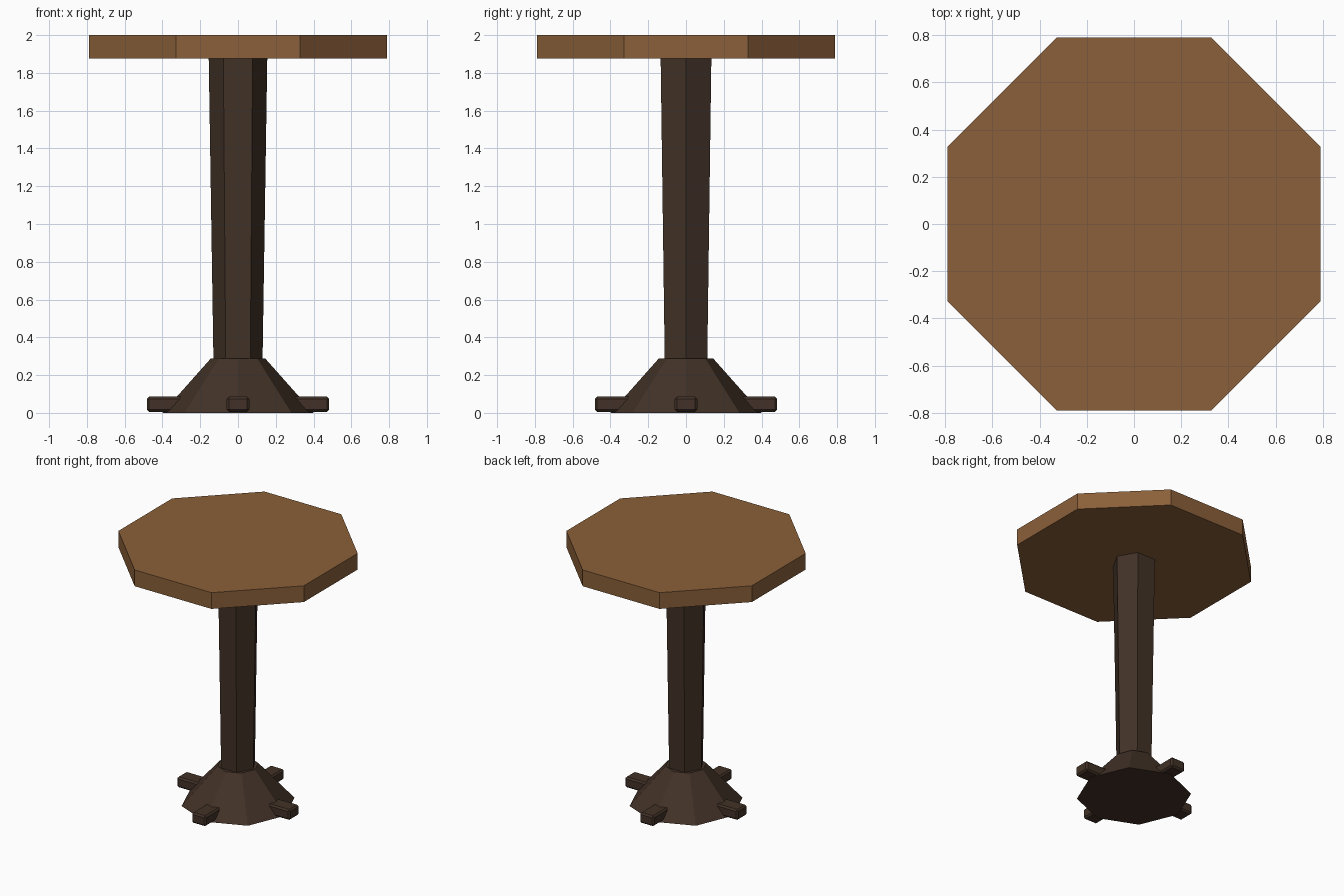
import bpy, bmesh, math
from mathutils import Matrix

if "Cube" in bpy.data.objects:
    bpy.data.objects.remove(bpy.data.objects["Cube"])


def material(name, rgb):
    m = bpy.data.materials.new(name)
    m.diffuse_color = (*rgb, 1.0)
    m.use_nodes = True
    m.node_tree.nodes["Principled BSDF"].inputs["Base Color"].default_value = m.diffuse_color
    return m


light_wood = material("light_wood", (0.258, 0.117, 0.042))
dark_wood = material("dark_wood", (0.054, 0.031, 0.020))


def finish(bm, name, mat):
    bmesh.ops.recalc_face_normals(bm, faces=bm.faces)
    me = bpy.data.meshes.new(name)
    bm.to_mesh(me)
    bm.free()
    me.materials.append(mat)
    ob = bpy.data.objects.new(name, me)
    bpy.context.collection.objects.link(ob)
    return ob


def prism(name, sides, r_bottom, r_top, z0, z1, turn, mat):
    """Tapered prism; turn is the angle of the first corner in degrees."""
    bm = bmesh.new()
    rings = []
    for r, z in ((r_bottom, z0), (r_top, z1)):
        angles = [math.radians(turn) + math.tau * i / sides for i in range(sides)]
        rings.append([bm.verts.new((r * math.cos(a), r * math.sin(a), z)) for a in angles])
    low, high = rings
    bm.faces.new(low[::-1])
    bm.faces.new(high)
    for i in range(sides):
        j = (i + 1) % sides
        bm.faces.new((low[i], low[j], high[j], high[i]))
    return finish(bm, name, mat)


# Octagonal top with flat sides facing the axes
prism("table_top", 8, 0.855, 0.855, 1.875, 2.0, 22.5, light_wood)

# Hexagonal column, widening upward
prism("column", 6, 0.13, 0.155, 0.28, 1.876, 0, dark_wood)

# Flared octagonal base with corners on the axes
prism("base", 8, 0.40, 0.145, 0.0, 0.287, 0, dark_wood)

# Four bevelled feet poking out of the base corners
for i in range(4):
    bm = bmesh.new()
    bmesh.ops.create_cube(bm, size=1.0)
    bmesh.ops.scale(bm, vec=(0.20, 0.12, 0.08), verts=bm.verts)
    bmesh.ops.bevel(bm, geom=bm.edges[:], offset=0.012, segments=1, affect='EDGES')
    bmesh.ops.translate(bm, vec=(0.382, 0, 0.046), verts=bm.verts)
    bmesh.ops.rotate(bm, cent=(0, 0, 0), verts=bm.verts,
                     matrix=Matrix.Rotation(i * math.pi / 2, 3, 'Z'))
    finish(bm, f"foot_{i + 1}", dark_wood)
